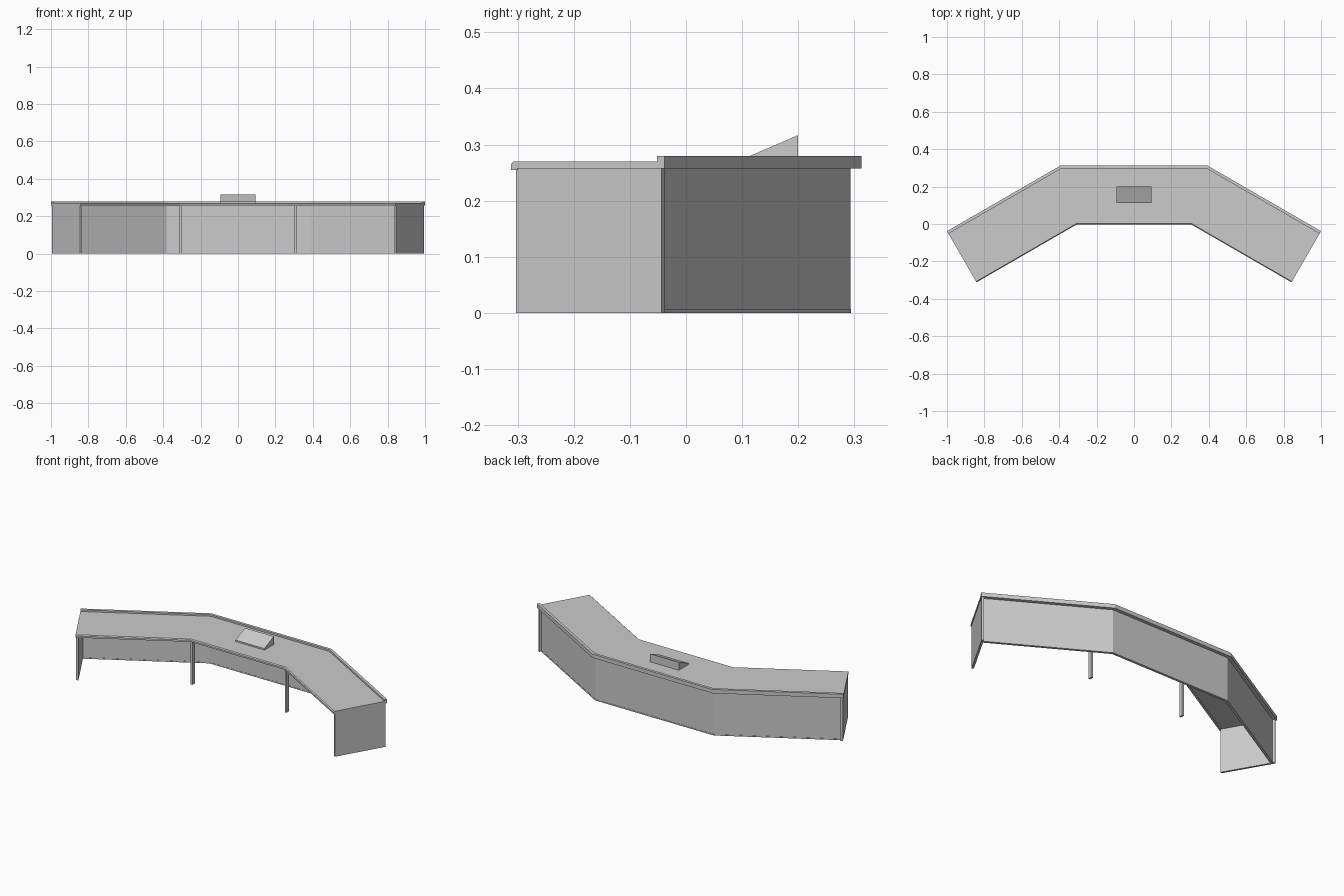
import bpy, bmesh, math

if "Cube" in bpy.data.objects:
    bpy.data.objects.remove(bpy.data.objects["Cube"])

C, S, T = math.cos(math.radians(30)), math.sin(math.radians(30)), math.tan(math.radians(15))
BEND_X, Y0, DEPTH = 0.307, -0.003, 0.316          # inner bend, inner edge y, desk depth
WING = (1 - BEND_X - DEPTH * S) / C               # inner length of each angled wing

grey = bpy.data.materials.new("light grey")
grey.diffuse_color = (0.6, 0.6, 0.6, 1)
grey.use_nodes = True
grey.node_tree.nodes["Principled BSDF"].inputs["Base Color"].default_value = grey.diffuse_color


def finish(name, bm):
    bmesh.ops.recalc_face_normals(bm, faces=bm.faces)
    me = bpy.data.meshes.new(name)
    bm.to_mesh(me)
    bm.free()
    me.materials.append(grey)
    ob = bpy.data.objects.new(name, me)
    bpy.context.collection.objects.link(ob)
    return ob


def wing_point(d, e):
    """Point on the right wing, d back from the inner edge, e in from the wing end."""
    return (BEND_X + (WING - e) * C + d * S, Y0 - (WING - e) * S + d * C)


def loft(name, rings):
    bm = bmesh.new()
    rows = [[bm.verts.new(p) for p in ring] for ring in rings]
    n = len(rows[0])
    for a, b in zip(rows, rows[1:]):
        for i in range(n):
            j = (i + 1) % n
            bm.faces.new((a[i], a[j], b[j], b[i]))
    bm.faces.new(rows[0])
    bm.faces.new(rows[-1])
    return finish(name, bm)


def sweep(name, profile, inset=0.0):
    """Sweep a (depth, z) profile along the three-segment desk path."""
    end = [(*wing_point(d, inset), z) for d, z in profile]
    bend = [(BEND_X + d * T, Y0 + d, z) for d, z in profile]
    flip = lambda ring: [(-x, y, z) for x, y, z in ring]
    return loft(name, [flip(end), flip(bend), bend, end])


def rect(d0, d1, z0, z1):
    return [(d0, z0), (d1, z0), (d1, z1), (d0, z1)]


# desktop with a small chamfered front lip, and the raised rim along the back
sweep("desktop", [(0, 0.255), (0.012, 0.255), (0.012, 0.257), (DEPTH - 0.016, 0.257),
                  (DEPTH - 0.016, 0.27), (0.005, 0.27), (0, 0.265)])
sweep("back_rim", rect(DEPTH - 0.016, DEPTH, 0.257, 0.28))

# back panel and base strip
sweep("back_panel", rect(0.284, 0.296, 0.007, 0.257), 0.015)
sweep("base_strip", rect(0.283, 0.2975, 0, 0.007), 0.015)

# end panels and front legs on both sides
for side, s in (("left", -1), ("right", 1)):
    corners = [wing_point(d, e) for d, e in
               ((0.009, 0.003), (DEPTH - 0.008, 0.003), (DEPTH - 0.008, 0.015), (0.009, 0.015))]
    loft(side + "_end_panel", [[(s * x, y, z) for x, y in corners] for z in (0, 0.257)])
    leg = [(BEND_X - 0.006, 0.006), (BEND_X + 0.006, 0.006),
           (BEND_X + 0.006, 0.028), (BEND_X - 0.006, 0.028)]
    loft(side + "_front_leg", [[(s * x, y, z) for x, y in leg] for z in (0, 0.257)])

# sloped stand on the middle of the desktop
wedge = [(0.112, 0.27), (0.2, 0.27), (0.2, 0.317), (0.112, 0.279)]
loft("sloped_stand", [[(x, y, z) for y, z in wedge] for x in (-0.094, 0.094)])
